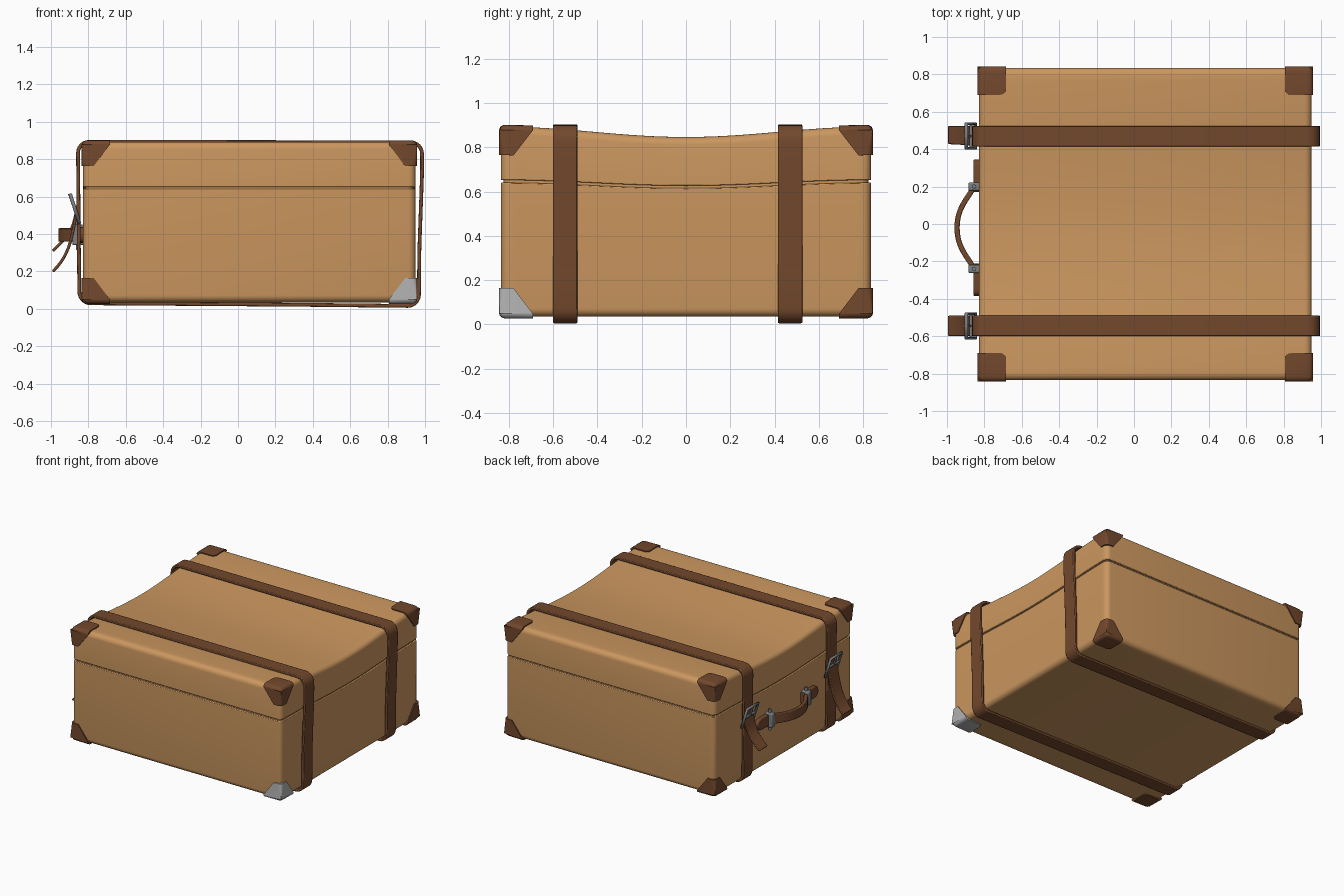
import bpy, bmesh, math
from mathutils import Vector
from mathutils.geometry import interpolate_bezier

old = bpy.data.objects.get("Cube")
if old:
    bpy.data.objects.remove(old, do_unlink=True)


def material(name, color, rough=0.6):
    m = bpy.data.materials.new(name)
    m.use_nodes = True
    m.diffuse_color = (*color, 1)
    bsdf = m.node_tree.nodes["Principled BSDF"]
    bsdf.inputs["Base Color"].default_value = (*color, 1)
    bsdf.inputs["Roughness"].default_value = rough
    return m


TAN = material("tan leather", (0.60, 0.31, 0.115))
BROWN = material("brown leather", (0.17, 0.065, 0.026))
SILVER = material("silver metal", (0.46, 0.46, 0.46))
STEEL = material("buckle steel", (0.20, 0.21, 0.22))

# Case limits
X0, X1, Y, Z0, Z1 = -0.828, 0.95, 0.835, 0.035, 0.893


def finish(name, bm, mat, bevel=0.0):
    bmesh.ops.recalc_face_normals(bm, faces=bm.faces)
    me = bpy.data.meshes.new(name)
    bm.to_mesh(me)
    bm.free()
    ob = bpy.data.objects.new(name, me)
    bpy.context.collection.objects.link(ob)
    me.materials.append(mat)
    if bevel:
        mod = ob.modifiers.new("soft edges", "BEVEL")
        mod.width, mod.segments = bevel, 2
        mod.limit_method, mod.angle_limit = "ANGLE", math.radians(50)
    bpy.ops.object.select_all(action="DESELECT")
    ob.select_set(True)
    bpy.context.view_layer.objects.active = ob
    bpy.ops.object.shade_smooth_by_angle(angle=math.radians(40))
    return ob


def sag(bm):
    """Dip the upper part towards the middle of the case."""
    for v in bm.verts:
        height = max(0, v.co.z - Z0) / (Z1 - Z0)
        dip = 0.5 + 0.5 * math.cos(math.pi * min(1, abs(v.co.y) / Y))
        v.co.z -= 0.047 * height ** 1.8 * dip


def box(bm, lo, hi):
    verts = bmesh.ops.create_cube(bm, size=1)["verts"]
    for v in verts:
        v.co = Vector([a + (c + 0.5) * (b - a) for c, a, b in zip(v.co, lo, hi)])


def case_part(name, z0, z1, round_z, inset=0.0):
    """Rounded tray; round_z is the height whose rim is rounded."""
    bm = bmesh.new()
    box(bm, (X0 + inset, inset - Y, z0), (X1 - inset, Y - inset, z1))
    edges = [e for e in bm.edges
             if abs(e.verts[0].co.z - e.verts[1].co.z) > 0.01
             or abs(e.verts[0].co.z - round_z) < 0.01]
    bmesh.ops.bevel(bm, geom=edges, offset=0.038, segments=5,
                    profile=0.5, affect="EDGES")
    for i in range(1, 24):
        bmesh.ops.bisect_plane(bm, geom=bm.verts[:] + bm.edges[:] + bm.faces[:],
                               plane_co=(0, -Y + 2 * Y * i / 24, 0), plane_no=(0, 1, 0))
    sag(bm)
    return finish(name, bm, TAN, 0.004)


case_part("case_body", Z0, 0.640, Z0)
case_part("case_lid", 0.652, Z1, Z1)
case_part("seam_core", 0.60, 0.70, -1, 0.012)


def corner_cap(name, sx, sy, top, mat):
    """Tapered cap hugging one corner of the case."""
    bm = bmesh.new()
    out = 0.008
    cx = (X1 if sx > 0 else X0) + sx * out
    cy = sy * (Y + out)
    cz, up = (Z1 + out, -1) if top else (Z0 - out, 1)
    rings = []
    for size, h in ((0.152, 0), (0.152, 0.022), (0.065, 0.137)):
        rings.append([bm.verts.new((cx - sx * a * size, cy - sy * b * size, cz + up * h))
                      for a, b in ((0, 0), (1, 0), (1, 1), (0, 1))])
    bm.faces.new(rings[0])
    bm.faces.new(rings[2])
    for low, high in zip(rings, rings[1:]):
        for i in range(4):
            j = (i + 1) % 4
            bm.faces.new((low[i], low[j], high[j], high[i]))
    # Round the outer edges and the free corner
    r = rings
    pairs = [(r[0][0], r[0][1]), (r[0][0], r[0][3]), (r[0][0], r[1][0]),
             (r[1][0], r[2][0]), (r[0][2], r[1][2])]
    bmesh.ops.bevel(bm, geom=[bm.edges.get(p) for p in pairs], offset=0.03,
                    segments=4, profile=0.5, affect="EDGES")
    sag(bm)
    return finish(name, bm, mat)


for sx, side in ((1, "left"), (-1, "right")):
    for sy, face in ((-1, "front"), (1, "back")):
        for top in (False, True):
            metal = sx > 0 and sy < 0 and not top
            corner_cap(f"{'top' if top else 'bottom'}_{face}_{side}_corner_cap", sx, sy, top,
                       SILVER if metal else BROWN)


def rounded(points, radius):
    """Closed loop with rounded corners."""
    pts = [Vector(p) for p in points]
    path = []
    for i, p in enumerate(pts):
        a = p + (pts[i - 1] - p).normalized() * radius
        b = p + (pts[(i + 1) % len(pts)] - p).normalized() * radius
        path += interpolate_bezier(a, a.lerp(p, 0.55), b.lerp(p, 0.55), b, 7)
    return path


def ribbon(name, path, thick, place, closed=False, mat=BROWN):
    """Flat band along a 2D path; place(u, v, side, t) gives the 3D point."""
    bm = bmesh.new()
    n = len(path)
    sections = []
    for i, p in enumerate(path):
        before = path[i - 1] if closed or i else p
        after = path[(i + 1) % n] if closed or i < n - 1 else p
        d = Vector((after - before)[:2]).normalized()
        nrm = Vector((-d.y, d.x)) * thick / 2
        c = Vector(p[:2])
        sections.append([bm.verts.new(place(*(c + nrm * k), s, i / (n - 1)))
                         for k, s in ((-1, -1), (1, -1), (1, 1), (-1, 1))])
    for i in range(n if closed else n - 1):
        a, b = sections[i], sections[(i + 1) % n]
        for k in range(4):
            m = (k + 1) % 4
            bm.faces.new((a[k], a[m], b[m], b[k]))
    if not closed:
        bm.faces.new(sections[0])
        bm.faces.new(sections[-1])
    return finish(name, bm, mat, 0.005)


def rod(name, points, radius, mat, cyclic=False):
    cu = bpy.data.curves.new(name, "CURVE")
    cu.dimensions = "3D"
    cu.bevel_depth, cu.bevel_resolution = radius, 2
    cu.use_fill_caps = True
    sp = cu.splines.new("POLY")
    sp.points.add(len(points) - 1)
    for q, p in zip(sp.points, points):
        q.co = (*p, 1)
    sp.use_cyclic_u = cyclic
    ob = bpy.data.objects.new(name, cu)
    cu.materials.append(mat)
    bpy.context.collection.objects.link(ob)


# Straps, with loose tails and buckles on the handle side
LOOP = [(-0.856, 0, 0.893), (0.983, 0, 0.890), (0.985, 0, 0.75), (0.969, 0, 0.3),
        (0.967, 0, 0.015), (0.3, 0, 0.022), (-0.848, 0, 0.030)]
loop = rounded([(x, z, 0) for x, _, z in LOOP], 0.06)
for name, y, end_z, skew in (("front", -0.545, 0.20, 0), ("back", 0.47, 0.31, 0.012)):
    ribbon(f"{name}_strap", loop, 0.02,
           lambda u, v, s, t: (u, y + s * 0.055, v), closed=True)
    tail = interpolate_bezier(Vector((-0.855, 0.56, 0)), Vector((-0.885, 0.42, 0)),
                              Vector((-0.885, end_z + 0.10, 0)),
                              Vector((-0.99, end_z, 0)), 14)
    ribbon(f"{name}_strap_tail", tail, 0.016,
           lambda u, v, s, t: (u, y + s * (0.055 - skew * t / 2) + skew * t / 2, v))
    frame = [(-0.848, y - 0.066, 0.46), (-0.848, y + 0.066, 0.46),
             (-0.896, y + 0.066, 0.61), (-0.896, y - 0.066, 0.61)]
    rod(f"{name}_buckle_frame", frame, 0.010, STEEL, True)
    rod(f"{name}_buckle_bar", [(-0.872, y - 0.066, 0.535), (-0.872, y + 0.066, 0.535)],
        0.008, STEEL)
    rod(f"{name}_buckle_prong", [(-0.874, y, 0.535), (-0.902, y, 0.615)], 0.007, STEEL)

# Handle: arched grip, end tabs and metal keepers
ZH, YH = 0.395, -0.02
half = interpolate_bezier(Vector((-0.853, 0.23, 0)), Vector((-0.878, 0.16, 0)),
                          Vector((-0.946, 0.12, 0)), Vector((-0.946, 0, 0)), 14)
arch = half + [Vector((p.x, -p.y, 0)) for p in reversed(half[:-1])]
ribbon("handle_grip", arch, 0.028,
       lambda u, v, s, t: (u, v + YH, ZH + s * 0.036))
for name, s in (("front", -1), ("back", 1)):
    bm = bmesh.new()
    y0, y1 = sorted((YH + s * 0.19, YH + s * 0.365))
    box(bm, (-0.858, y0, ZH - 0.042), (-0.822, y1, ZH + 0.042))
    ends = [e for e in bm.edges if all(abs(v.co.y - YH) > 0.3 for v in e.verts)
            and abs(e.verts[0].co.x - e.verts[1].co.x) > 0.01]
    bmesh.ops.bevel(bm, geom=ends, offset=0.035, segments=4, profile=0.5, affect="EDGES")
    finish(f"{name}_handle_tab", bm, BROWN, 0.005)
    yk = YH + s * 0.22
    bm = bmesh.new()
    box(bm, (-0.886, yk - 0.022, ZH - 0.055), (-0.824, yk + 0.022, ZH + 0.055))
    finish(f"{name}_handle_keeper", bm, STEEL, 0.008)
    rod(f"{name}_handle_pin", [(-0.855, yk, ZH - 0.08), (-0.855, yk, ZH + 0.08)], 0.012, STEEL)
